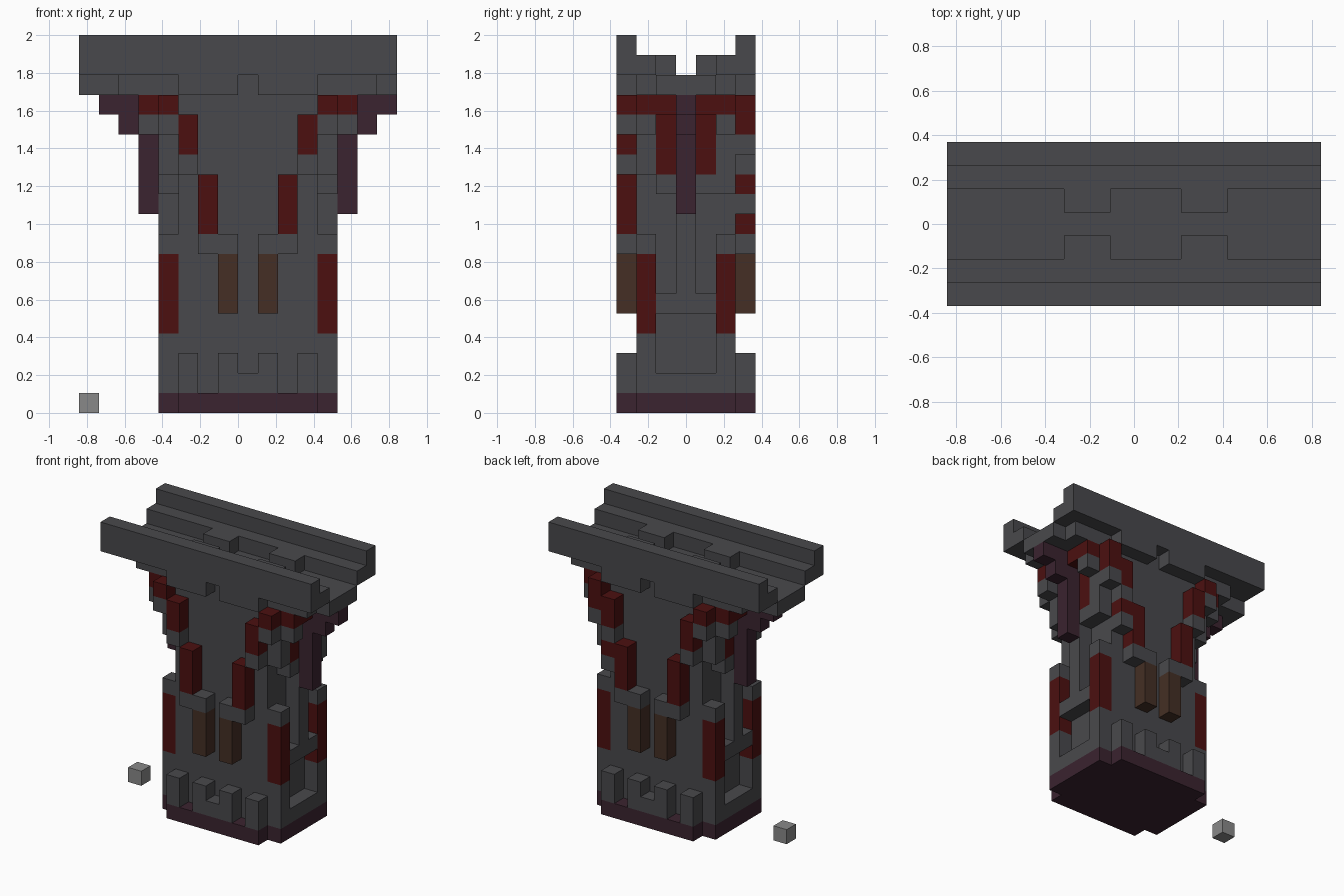
import bpy
import bmesh
from mathutils import Matrix, Vector

UNIT = 2 / 19            # edge length of one block
LENGTH, DEPTH = 16, 7    # footprint of the model in blocks

default_cube = bpy.data.objects.get("Cube")
if default_cube:
    bpy.data.objects.remove(default_cube, do_unlink=True)


def make_material(name, red, green, blue):
    colour = (red, green, blue, 1)
    material = bpy.data.materials.new(name)
    material.use_nodes = True
    material.diffuse_color = colour
    shader = material.node_tree.nodes["Principled BSDF"]
    shader.inputs["Base Color"].default_value = colour
    shader.inputs["Roughness"].default_value = 0.9
    return material


stone = make_material("dark grey stone", 0.066, 0.066, 0.072)
crimson = make_material("deep red", 0.072, 0.005, 0.005)
plum = make_material("dark plum", 0.043, 0.017, 0.029)
wood = make_material("dark brown", 0.058, 0.028, 0.018)
pale = make_material("pale grey", 0.25, 0.25, 0.25)


def mirrored(box, across_x, across_y):
    """Return the box with its copies on the other sides of the pillar."""
    boxes = {box}
    if across_x:
        boxes |= {((LENGTH - b[0][1], LENGTH - b[0][0]), b[1], b[2]) for b in boxes}
    if across_y:
        last = DEPTH - 1
        boxes |= {(b[0], (last - b[1][1], last - b[1][0]), b[2]) for b in boxes}
    return boxes


def part(name, material, *boxes, mirror="xy"):
    """Build one object from block ranges; a single number means one block."""
    wanted = set()
    for box in boxes:
        spans = tuple((s, s) if isinstance(s, int) else s for s in box)
        wanted |= mirrored(spans, "x" in mirror, "y" in mirror)
    bm = bmesh.new()
    for span_x, span_y, span_z in sorted(wanted):
        low = Vector((max(span_x[0], 0), span_y[0], span_z[0]))
        high = Vector((min(span_x[1], LENGTH - 1) + 1, span_y[1] + 1, span_z[1] + 1))
        centre = (low + high) / 2 - Vector((LENGTH / 2, DEPTH / 2, 0))
        size = high - low
        matrix = Matrix.Translation(centre * UNIT) @ Matrix.Diagonal((*(size * UNIT), 1))
        bmesh.ops.create_cube(bm, size=1, matrix=matrix)
    mesh = bpy.data.meshes.new(name)
    bm.to_mesh(mesh)
    bm.free()
    mesh.materials.append(material)
    bpy.context.collection.objects.link(bpy.data.objects.new(name, mesh))


# Base and central shaft
part("base_plinth", plum, ((4, 12), (1, 5), 0), ((5, 11), 0, 0))
part("shaft", stone, ((5, 11), (1, 5), (1, 15)))
part("base_teeth", stone, (11, 0, (1, 2)), (9, 0, (1, 2)), (8, 0, 1))

# Corner posts and the framed niches on the narrow sides
part("corner_post_feet", stone, (12, 1, (1, 3)))
part("corner_post_bands", crimson, (12, 1, (4, 7)))
part("corner_post_caps", stone, (12, 1, 8))
part("niche_sills", stone, (12, (2, 4), 1))
part("niche_crossbars", stone, (12, (2, 4), 5))
part("niche_ribs", stone, (12, 3, (6, 15)))

# Ornaments on the broad faces
part("hanging_pegs", wood, (9, 0, (5, 7)))
part("peg_brackets", stone, ((9, 10), 0, 8))
part("lower_streamers", crimson, (10, 0, (9, 11)))
part("streamer_ledges", stone, (11, 0, 12))
part("upper_streamers", crimson, (11, 0, (13, 14)))

# Stepped corbels under the top
part("corbel_stones", stone, (12, 2, 11), (12, 1, (12, 14)), (13, 1, 14))
part("front_corbel_corners", stone, (12, 0, 14), mirror="x")
part("back_corbel_corner", stone, (4, 6, 14), mirror="")
part("corbel_streamers", crimson, (12, 2, (12, 15)))
part("corbel_trim", crimson, (12, (0, 1), 15), (13, (1, 2), 15))
part("side_braces", plum, (13, 3, (10, 15)), (14, 3, (14, 15)), (15, 3, 15))

# Irregular blocks on one back corner
part("back_corner_stones", stone, (12, 6, 13), (12, 5, 11), (11, 6, 10), mirror="")
part("back_corner_trim", crimson, (12, 6, 14), (11, 6, 11), mirror="")

# Channelled top
part("channel_floor", stone, ((0, 15), (2, 4), 16), mirror="")
part("channel_supports", stone, ((2, 14), 1, 16))
part("parapet_skirts", stone, ((9, 11), 0, 16))
part("inner_steps", stone, ((0, 15), 1, 17), mirror="y")
part("step_tabs", stone, ((10, 11), 2, 17))
part("parapets", stone, ((0, 15), 0, (17, 18)), mirror="y")

# Loose block beside the pillar
part("loose_block", pale, (0, 3, 0), mirror="")
